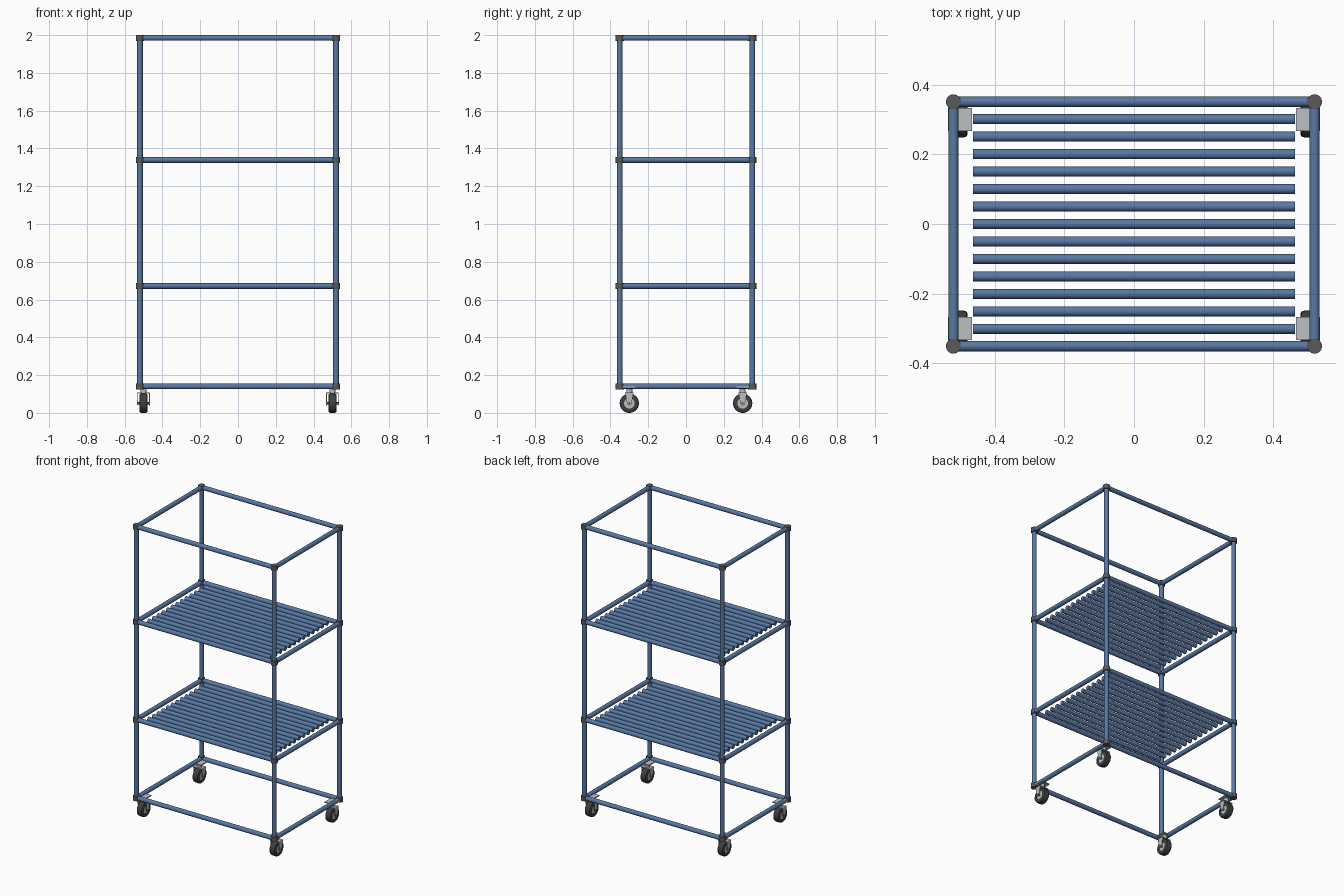
import bpy, math
from mathutils import Vector

if "Cube" in bpy.data.objects:
    bpy.data.objects.remove(bpy.data.objects["Cube"])

def material(name, c):
    m = bpy.data.materials.new(name)
    m.diffuse_color = (*c, 1)
    m.use_nodes = True
    m.node_tree.nodes["Principled BSDF"].inputs["Base Color"].default_value = m.diffuse_color
    return m

BLUE = material("blue_tube", (0.10, 0.19, 0.37))
DARK = material("dark_joint", (0.10, 0.10, 0.10))
RUBBER = material("rubber", (0.05, 0.05, 0.055))
STEEL = material("steel", (0.50, 0.53, 0.55))

def finish(o, name, mat, smooth=True):
    o.name = name
    o.data.materials.append(mat)
    if smooth:
        bpy.ops.object.shade_smooth_by_angle(angle=math.radians(40))
    return o

def tube(name, a, b, r, mat, sides=24):
    a, b = Vector(a), Vector(b)
    d = b - a
    bpy.ops.mesh.primitive_cylinder_add(vertices=sides, radius=r, depth=d.length, location=(a + b) / 2,
                                        rotation=d.to_track_quat('Z', 'Y').to_euler())
    return finish(bpy.context.object, name, mat)

def box(name, loc, size, mat):
    bpy.ops.mesh.primitive_cube_add(size=1, location=loc)
    o = bpy.context.object
    o.scale = size
    return finish(o, name, mat, False)

def prism(name, pts, x0, x1, mat):
    """Extrude a (y, z) outline along x."""
    n = len(pts)
    verts = [(x0, *p) for p in pts] + [(x1, *p) for p in pts]
    faces = [tuple(range(n))[::-1], tuple(range(n, 2 * n))]
    faces += [(i, (i + 1) % n, n + (i + 1) % n, n + i) for i in range(n)]
    me = bpy.data.meshes.new(name)
    me.from_pydata(verts, [], faces)
    o = bpy.data.objects.new(name, me)
    bpy.context.collection.objects.link(o)
    me.materials.append(mat)
    return o

def lathe_x(name, loc, profile, mat, seg=40):
    """Revolve a closed (x, radius) profile around the x axis."""
    n = len(profile)
    verts = [(x, r * math.cos(t), r * math.sin(t))
             for t in (2 * math.pi * k / seg for k in range(seg)) for x, r in profile]
    faces = [(k * n + i, k * n + (i + 1) % n, (k + 1) % seg * n + (i + 1) % n, (k + 1) % seg * n + i)
             for k in range(seg) for i in range(n)]
    me = bpy.data.meshes.new(name)
    me.from_pydata(verts, [], faces)
    o = bpy.data.objects.new(name, me)
    bpy.context.collection.objects.link(o)
    o.location = loc
    bpy.context.view_layer.objects.active = o
    bpy.ops.object.select_all(action='DESELECT')
    o.select_set(True)
    return finish(o, name, mat)

PX, PY, R = 0.519, 0.351, 0.0148
LEVELS = (0.14, 0.672, 1.339, 1.985)

# Rails around every level
for z in LEVELS:
    for s in (-1, 1):
        tube("long_rail", (-PX, s * PY, z), (PX, s * PY, z), R, BLUE)
        tube("side_rail", (s * PX, -PY, z), (s * PX, PY, z), R, BLUE)

# Shelf slats on the two middle levels
for z in LEVELS[1:3]:
    for i in range(13):
        y = (i - 6) * 0.0502
        tube("shelf_slat", (-0.463, y, z), (0.463, y, z), 0.0142, BLUE)

for sx in (-1, 1):
    for sy in (-1, 1):
        # Corner posts and joint collars
        x, y = sx * PX, sy * PY
        tube("post", (x, y, LEVELS[0] - 0.012), (x, y, 1.997), R, BLUE)
        for z in LEVELS:
            tube("joint_collar", (x, y, z - 0.015), (x, y, z + 0.015), 0.0215, DARK, 32)

        # Caster: mounting plate, swivel, fork, wheel
        cx, cy, cz = sx * 0.5, sy * 0.3, 0.051
        box("caster_plate", (cx, cy, 0.136), (0.068, 0.066, 0.007), STEEL)
        tube("caster_swivel", (cx, cy, 0.106), (cx, cy, 0.134), 0.016, STEEL)
        box("fork_crown", (cx, cy, 0.106), (0.066, 0.044, 0.005), STEEL)
        leg = [(cy - 0.022, 0.108), (cy - 0.012, 0.046), (cy - 0.005, 0.040),
               (cy + 0.005, 0.040), (cy + 0.012, 0.046), (cy + 0.022, 0.108)]
        for s in (-1, 1):
            prism("fork_leg", leg, cx + s * 0.031 - 0.002, cx + s * 0.031 + 0.002, STEEL)
        tube("axle", (cx - 0.035, cy, cz), (cx + 0.035, cy, cz), 0.006, DARK, 16)
        lathe_x("wheel_tire", (cx, cy, cz),
                [(-0.021, 0.028), (-0.022, 0.042), (-0.018, 0.049), (-0.010, 0.051),
                 (0.010, 0.051), (0.018, 0.049), (0.022, 0.042), (0.021, 0.028)], RUBBER)
        tube("wheel_hub", (cx - 0.018, cy, cz), (cx + 0.018, cy, cz), 0.029, STEEL, 32)
